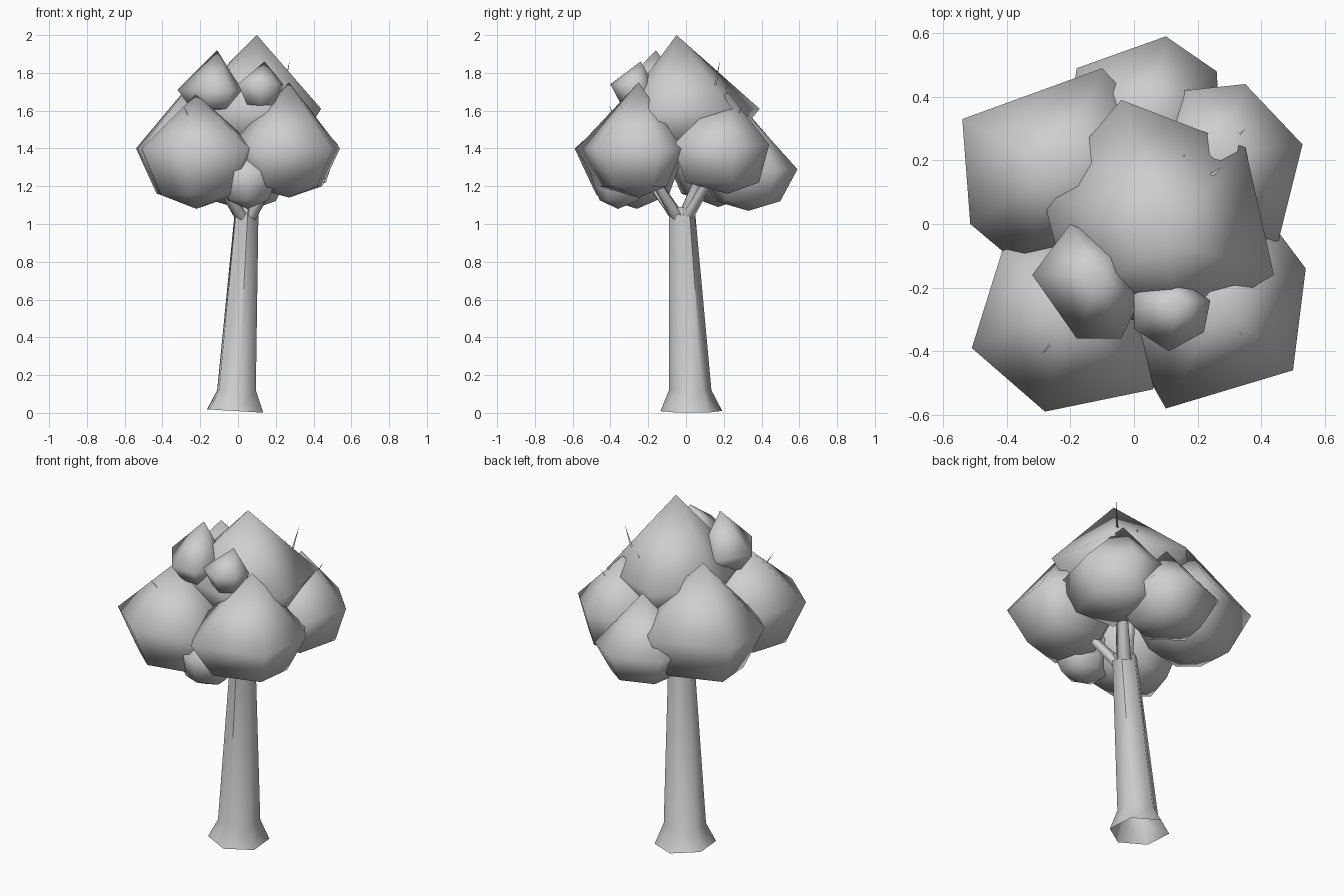
import bpy
import bmesh
from math import cos, sin, tau, radians
from mathutils import Vector

cube = bpy.data.objects.get("Cube")
if cube:
    bpy.data.objects.remove(cube, do_unlink=True)

grey = bpy.data.materials.new("plain_grey")
grey.use_nodes = True
grey.diffuse_color = (0.62, 0.62, 0.62, 1)
grey.node_tree.nodes["Principled BSDF"].inputs["Base Color"].default_value = (0.62, 0.62, 0.62, 1)


def loft(name, rings, sharp=180):
    """Skin a list of point rings; a ring of one point makes a tip, other ends stay open."""
    bm = bmesh.new()
    loops = [[bm.verts.new(point) for point in ring] for ring in rings]
    sides = max(len(loop) for loop in loops)
    for low, high in zip(loops, loops[1:]):
        for i in range(sides):
            j = (i + 1) % sides
            if len(low) == 1:
                bm.faces.new((low[0], high[j], high[i]))
            elif len(high) == 1:
                bm.faces.new((low[i], low[j], high[0]))
            else:
                bm.faces.new((low[i], low[j], high[j], high[i]))
    bmesh.ops.recalc_face_normals(bm, faces=bm.faces)
    mesh = bpy.data.meshes.new(name)
    bm.to_mesh(mesh)
    bm.free()
    mesh.materials.append(grey)
    obj = bpy.data.objects.new(name, mesh)
    bpy.context.collection.objects.link(obj)
    bpy.ops.object.select_all(action="DESELECT")
    obj.select_set(True)
    bpy.context.view_layer.objects.active = obj
    bpy.ops.object.shade_smooth_by_angle(angle=radians(sharp))


def circle(centre, radius, sides, tilt=0.0):
    """Ring of points, lowered towards +x by the tilt."""
    return [Vector(centre) + radius * Vector((cos(a), sin(a), -tilt * cos(a)))
            for a in (radians(35) + tau * i / sides for i in range(sides))]


def foliage(name, apex, middle, bottom, corners, narrowing=0.65):
    """Faceted clump: pointed crown, wide shoulder, narrower underside."""
    shoulder = [Vector((x, y, middle)) for x, y in corners]
    centre = Vector((apex[0], apex[1], bottom))
    underside = []
    for point in shoulder:
        low = centre.lerp(point, narrowing)
        low.z = bottom + 0.23 * (middle - bottom)
        underside.append(low)
    loft(name, [[centre], underside, shoulder, [apex]])


# Leaning trunk with flared foot
loft("trunk", [circle((-0.015, 0.028, 0.01), 0.164, 6, 0.06),
               circle((-0.008, 0.022, 0.12), 0.113, 6),
               circle((0.047, -0.022, 1.09), 0.068, 6)], 60)

# Branches whose thin tips poke through the leaves
fork = Vector((0.045, -0.02, 1.0))
for number, tip in enumerate([(0.275, 0.18, 1.87), (-0.29, -0.41, 1.63), (0.35, 0.3, 1.63),
                              (0.34, -0.35, 1.63), (0.16, 0.22, 1.74)], 1):
    elbow = fork.lerp(Vector(tip), 0.42)
    elbow.z = 1.22
    loft(f"branch_{number}", [circle(fork, 0.045, 5), circle(elbow, 0.03, 5), [tip]])

# Foliage clumps: apex, shoulder height, bottom height, shoulder corners
foliage("crown_foliage", (0.1, -0.05, 2.0), 1.61, 1.36,
        [(0.44, -0.16), (0.35, 0.24), (-0.04, 0.39), (-0.29, 0.1), (-0.2, -0.25), (0.14, -0.34)])
foliage("front_right_foliage", (-0.22, -0.26, 1.69), 1.4, 1.08,
        [(-0.51, -0.39), (-0.28, -0.59), (0.06, -0.52), (0.1, -0.2), (-0.1, 0.0), (-0.41, -0.07)])
foliage("back_right_foliage", (-0.23, 0.17, 1.77), 1.4, 1.09,
        [(-0.54, 0.33), (-0.515, 0.0), (-0.36, -0.13), (0.0, -0.05), (0.12, 0.25), (-0.1, 0.49)])
foliage("front_left_foliage", (0.27, -0.25, 1.75), 1.4, 1.14,
        [(0.54, -0.14), (0.5, -0.46), (0.1, -0.58), (-0.06, -0.3), (0.08, -0.02), (0.45, -0.02)])
foliage("back_left_foliage", (0.26, 0.22, 1.7), 1.42, 1.16,
        [(0.53, 0.25), (0.35, 0.44), (0.16, 0.42), (0.0, 0.2), (0.12, -0.06), (0.45, -0.07)], 0.76)
foliage("back_foliage", (0.05, 0.33, 1.58), 1.29, 1.07,
        [(0.1, 0.59), (-0.18, 0.49), (-0.22, 0.24), (0.02, 0.06), (0.28, 0.16), (0.26, 0.48)])
foliage("low_front_foliage", (0.05, -0.36, 1.38), 1.28, 1.08,
        [(0.22, -0.44), (0.05, -0.51), (-0.1, -0.45), (-0.11, -0.28), (0.05, -0.19), (0.21, -0.26)])
foliage("upper_right_foliage", (-0.11, -0.16, 1.92), 1.71, 1.58,
        [(-0.32, -0.16), (-0.2, 0.0), (-0.05, -0.07), (0.02, -0.24), (-0.04, -0.36), (-0.18, -0.36)])
foliage("upper_front_foliage", (0.14, -0.24, 1.86), 1.74, 1.6,
        [(0.0, -0.33), (0.11, -0.4), (0.22, -0.34), (0.24, -0.24), (0.13, -0.17), (0.0, -0.22)])
